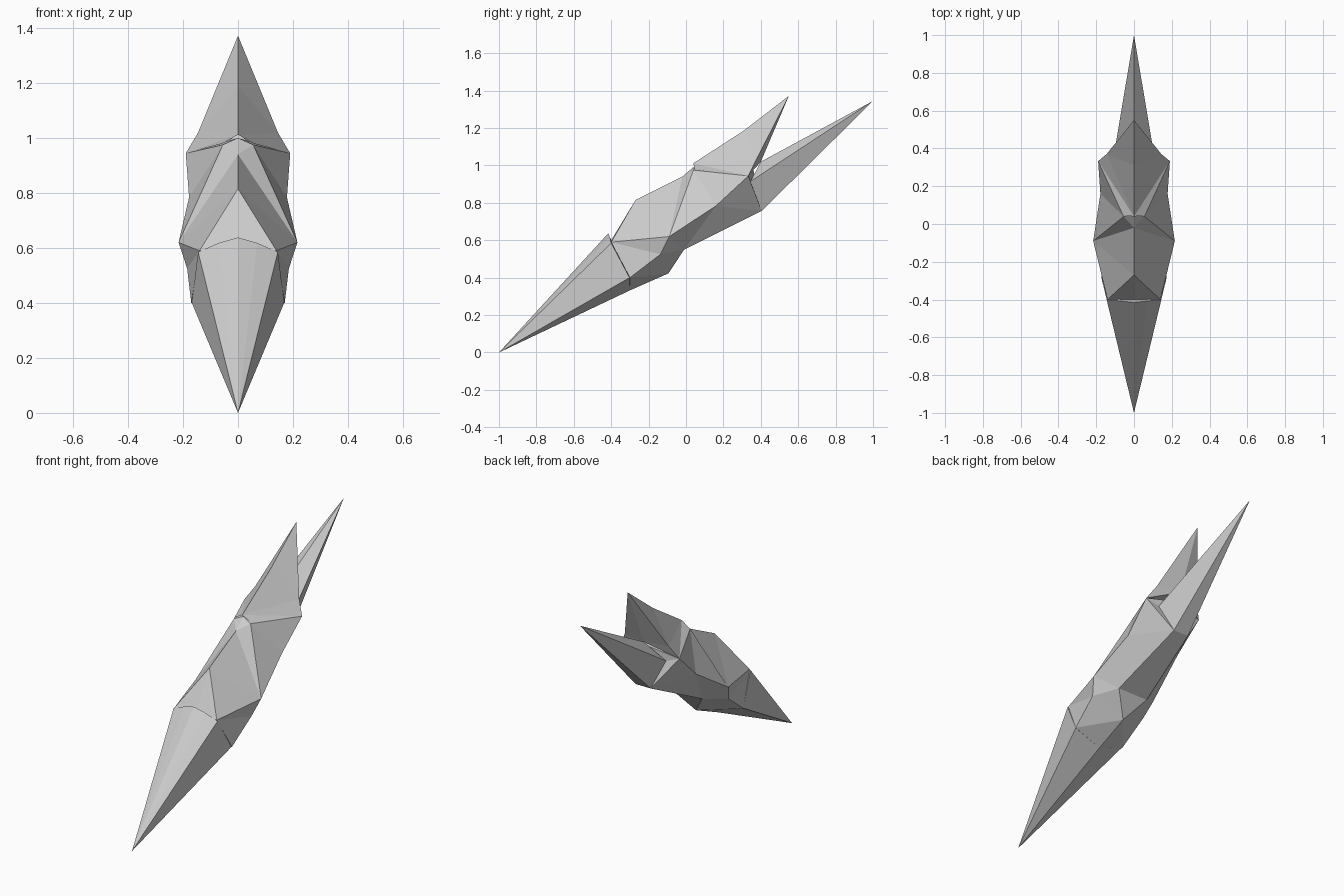
import bpy, bmesh

if "Cube" in bpy.data.objects:
    bpy.data.objects.remove(bpy.data.objects["Cube"])


def finish(bm, name):
    bmesh.ops.recalc_face_normals(bm, faces=bm.faces[:])
    me = bpy.data.meshes.new(name)
    bm.to_mesh(me)
    bm.free()
    ob = bpy.data.objects.new(name, me)
    bpy.context.collection.objects.link(ob)
    return ob


def mirrored_shell(name, half, faces):
    """Build the +x half from named points and mirror it across x = 0."""
    bm = bmesh.new()
    v = {k: bm.verts.new(p) for k, p in half.items()}
    for f in faces.split():
        bm.faces.new([v[k] for k in f])
    geom = bm.verts[:] + bm.edges[:] + bm.faces[:]
    bmesh.ops.mirror(bm, geom=geom, axis='X', merge_dist=0.0005)
    bmesh.ops.remove_doubles(bm, verts=bm.verts[:], dist=0.0005)
    return finish(bm, name)


def spike(name, tip, ring):
    """Pointed cone: half ring from top to bottom, mirrored, joined to a tip."""
    loop = ring + [(-x, y, z) for x, y, z in reversed(ring) if x > 0]
    bm = bmesh.new()
    t = bm.verts.new(tip)
    vs = [bm.verts.new(p) for p in loop]
    for i, a in enumerate(vs):
        bm.faces.new((t, a, vs[(i + 1) % len(vs)]))
    cap = bm.faces.new(vs)
    bmesh.ops.triangulate(bm, faces=[cap])
    return finish(bm, name)


# Faceted central body with belly keel
body = {
    'a': (0, -.40, .60), 'b': (.14, -.40, .59), 'c': (.17, -.30, .40), 'd': (0, -.30, .332),
    'p': (0, -.27, .815), 'w': (.216, -.09, .62), 'n': (0, -.02, .94), 's': (.055, .04, .975),
    'C': (.178, .16, .784), 'D': (.19, .333, .944), 'K': (0, .36, .98), 'H': (.11, .345, .915),
    'E': (.05, .405, .757), 'e': (0, .405, .757), 'B': (.10, -.01, .55), 'o': (0, -.01, .55),
    'L': (.185, -.137, .525), 'G': (0, -.094, .423), 'F': (0, .05, 1.0),
}
mirrored_shell("body", body,
               "abp bwp pwn nws nsF swC sCD FsD FDK DHK DEH KHEe DCE CBE CwB wLB "
               "BoeE BLG BGo LcG cdG bcL bLw adcb")

# Upper rear fin with a centre ridge and closed back
fin = {
    'F': (0, .04, 1.012), 'S': (.055, .045, .98), 'D': (.19, .333, .944), 'Q': (.145, .37, 1.02),
    'R': (0, .31, 1.187), 'T': (0, .55, 1.372), 'K': (0, .40, 1.02),
}
mirrored_shell("upper_fin", fin, "FSD FDQ FQR RQT QDK QKT SKD")

# Front spike
spike("nose", (0, -1, 0),
      [(0, -.415, .638), (.07, -.408, .618), (.145, -.40, .585), (.168, -.302, .40), (0, -.30, .332)])

# Rear spike
spike("tail", (0, 1, 1.345),
      [(0, .40, 1.02), (.11, .345, .915), (.05, .405, .757)])
